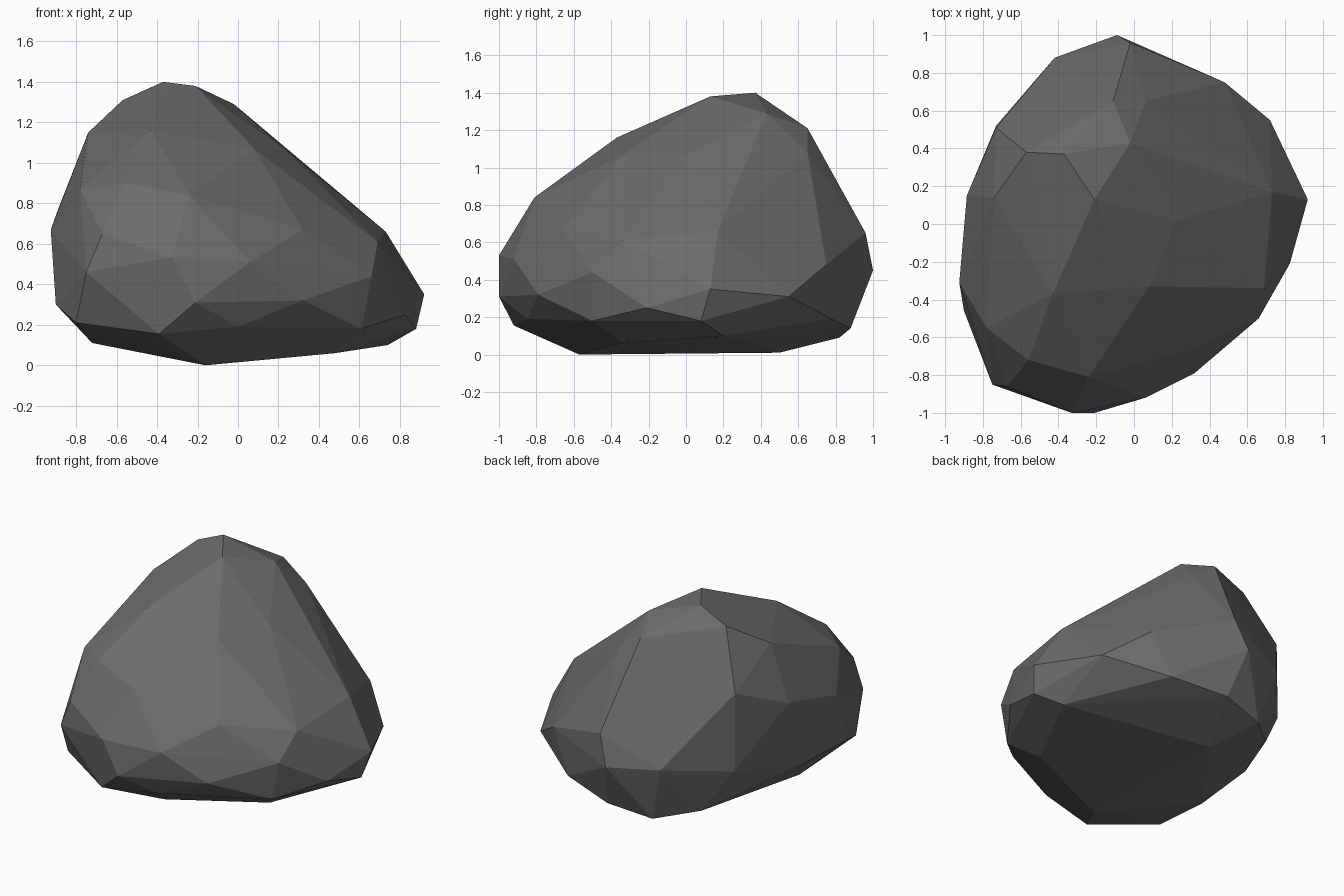
import bpy, bmesh

# Corner points of the boulder, from the peak down to the base
corners = [
    # peak
    (-.37, .37, 1.40), (-.21, .13, 1.38), (-.02, .43, 1.29), (.06, .65, 1.08),
    (-.11, .65, 1.21), (-.57, .38, 1.31), (-.74, .14, 1.15),
    # front and right slopes
    (-.43, -.37, 1.16), (-.24, -.81, .84), (-.56, -.72, .90), (.23, .02, 1.07),
    (.08, -.33, 1.07), (.32, -.66, .67), (.69, -.34, .61), (.73, .17, .66),
    # waist
    (.92, .13, .35), (.825, -.21, .25), (.66, -.50, .44), (.06, -.92, .51),
    (.32, -.79, .32), (-.21, -1, .31), (-.33, -1, .53),
    (-.67, -.86, .65), (-.75, -.85, .46), (-.925, -.31, .67),
    (-.90, -.46, .30), (-.78, -.55, .87), (-.885, .15, .78), (-.88, .03, .30),
    # back
    (-.73, .51, .94), (-.73, .52, .41), (-.42, .88, .47), (-.09, 1, .45),
    (-.02, .96, .65), (.48, .75, .48), (.72, .55, .31),
    # base
    (.88, .08, .18), (.61, -.50, .18), (0, -.85, .19), (-.80, -.70, .21),
    (-.39, -.92, .155), (-.16, -.57, 0), (-.72, -.20, .11), (.48, -.34, .06),
    (.74, .20, .10), (-.20, .50, .01), (-.55, .62, .13), (-.32, .82, .09),
    (-.02, .88, .14), (.35, .78, .19),
]

# Boulder: flat-faced shell wrapped around the corners
bm = bmesh.new()
for c in corners:
    bm.verts.new(c)
bmesh.ops.convex_hull(bm, input=bm.verts[:])
loose = [v for v in bm.verts if not v.link_faces]
bmesh.ops.delete(bm, geom=loose, context='VERTS')
bmesh.ops.recalc_face_normals(bm, faces=bm.faces[:])
mesh = bpy.data.meshes.new("boulder")
bm.to_mesh(mesh)
bm.free()

# Stone colour
stone = bpy.data.materials.new("grey stone")
stone.diffuse_color = (.15, .15, .15, 1)
mesh.materials.append(stone)
bpy.context.collection.objects.link(bpy.data.objects.new("boulder", mesh))
